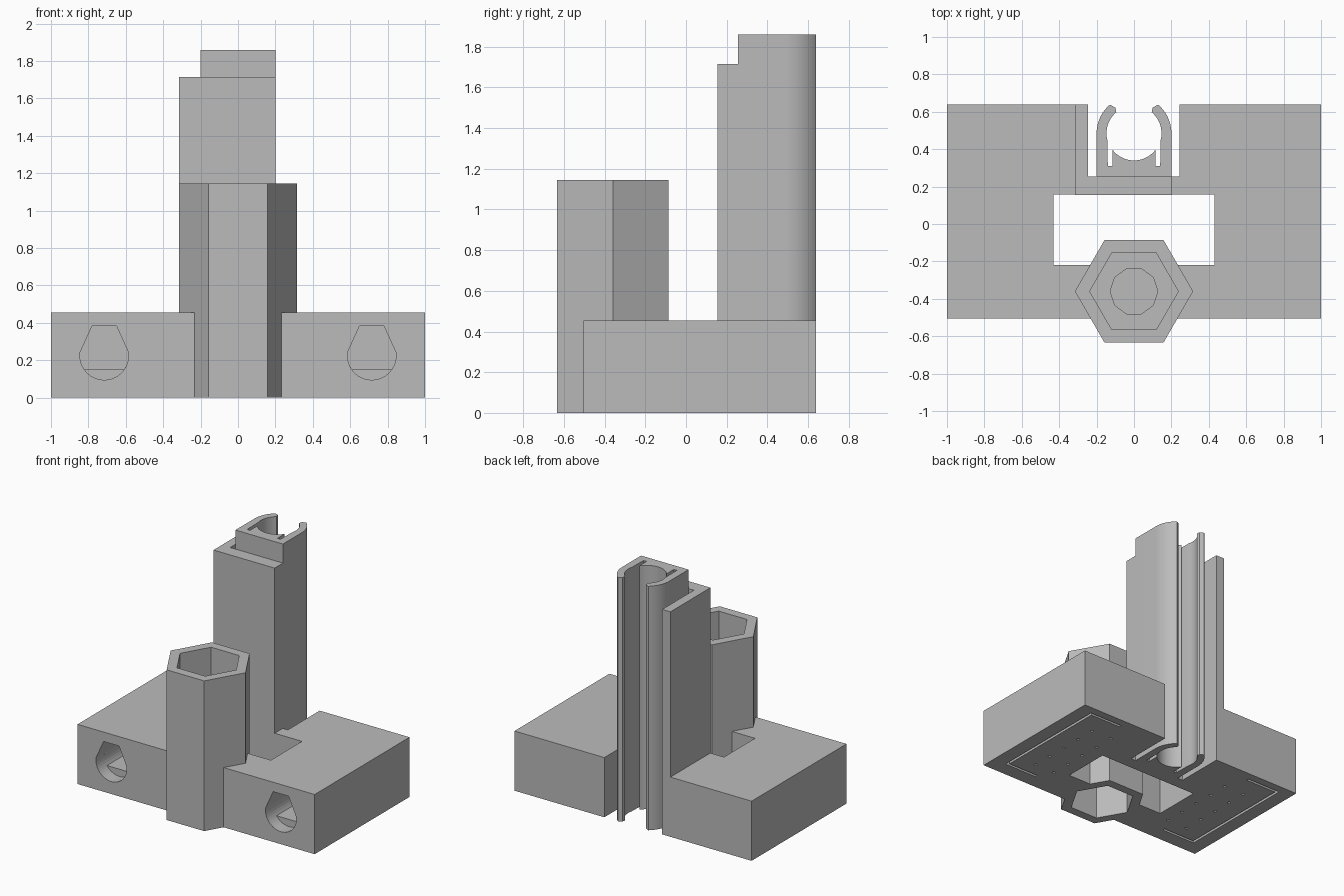
import bpy, bmesh, math
from math import cos, sin, radians

cube = bpy.data.objects.get("Cube")
if cube:
    bpy.data.objects.remove(cube, do_unlink=True)

GREY = (0.5, 0.5, 0.5, 1)
mat = bpy.data.materials.new("plain grey")
mat.use_nodes = True
mat.diffuse_color = GREY
mat.node_tree.nodes["Principled BSDF"].inputs["Base Color"].default_value = GREY


def prism(name, points, lo, hi, along_y=False):
    """Extrude a profile: (x, y) along z, or (x, z) along y."""
    bm = bmesh.new()
    place = (lambda a, b: (a, lo, b)) if along_y else (lambda a, b: (a, b, lo))
    face = bm.faces.new([bm.verts.new(place(a, b)) for a, b in points])
    new = bmesh.ops.extrude_face_region(bm, geom=[face])["geom"]
    shift = (0, hi - lo, 0) if along_y else (0, 0, hi - lo)
    bmesh.ops.translate(bm, vec=shift, verts=[v for v in new if isinstance(v, bmesh.types.BMVert)])
    bmesh.ops.recalc_face_normals(bm, faces=bm.faces)
    mesh = bpy.data.meshes.new(name)
    bm.to_mesh(mesh)
    bm.free()
    mesh.materials.append(mat)
    obj = bpy.data.objects.new(name, mesh)
    bpy.context.collection.objects.link(obj)
    return obj


def arc(cx, cy, r, start, end, steps):
    angles = [radians(start + (end - start) * i / steps) for i in range(steps + 1)]
    return [(cx + r * cos(a), cy + r * sin(a)) for a in angles]


def ring(cx, cy, r, sides, turn=0):
    return arc(cx, cy, r, turn, turn + 360, sides)[:-1]


def rect(x0, x1, y0, y1):
    return [(x0, y0), (x1, y0), (x1, y1), (x0, y1)]


def cut(target, points, lo, hi, along_y=False):
    cutter = prism("cutter", points, lo, hi, along_y)
    cutter.hide_render = True
    mod = target.modifiers.new("cut", "BOOLEAN")
    mod.operation = "DIFFERENCE"
    mod.solver = "EXACT"
    mod.object = cutter
    bpy.context.view_layer.objects.active = target
    bpy.ops.object.modifier_apply(modifier=mod.name)
    bpy.data.objects.remove(cutter, do_unlink=True)


FRONT, BACK, TOP = -0.505, 0.638, 0.455
HEX_Y = -0.36

# Base block with rear notch, centre window and seat for the hexagonal tube
base = prism("base_block", [(-1, FRONT), (1, FRONT), (1, BACK), (0.242, BACK), (0.242, 0.255),
                            (-0.245, 0.255), (-0.245, BACK), (-1, BACK)], 0, TOP)
cut(base, rect(-0.43, 0.43, -0.218, 0.157), -1, 1)
cut(base, ring(0, HEX_Y, 0.316, 6), -1, 1)

for side in (-1, 1):
    # Rod bores with truncated teardrop section and a raised floor behind the mouth
    x = side * 0.715
    roof = [(x - 0.065, 0.383), (x + 0.065, 0.383)]
    cut(base, arc(x, 0.225, 0.13, 172, 368, 24) + roof[::-1], FRONT - 0.1, FRONT + 0.1, True)
    cut(base, arc(x, 0.225, 0.13, 172, 215, 5) + arc(x, 0.225, 0.13, 325, 368, 5) + roof[::-1],
        FRONT + 0.05, 0.53, True)
    # Thin bracket slot on the underside
    s = side
    cut(base, [(s * 0.6, -0.39), (s * 0.89, -0.39), (s * 0.89, 0.575), (s * 0.6, 0.575),
               (s * 0.6, 0.555), (s * 0.87, 0.555), (s * 0.87, -0.37), (s * 0.6, -0.37)], -0.1, 0.06)
    # Rows of pin holes on the underside
    for column in (0.54, 0.715):
        for i in range(5):
            cut(base, ring(s * column, -0.26 + i * 0.16, 0.012, 8), -0.1, 0.18)

# Hexagonal tube, pocketed from above and below with a round hole in the web
tube = prism("hexagonal_tube", ring(0, HEX_Y, 0.316, 6), 0, 1.145)
cut(tube, ring(0, HEX_Y, 0.237, 6), 0.45, 2)
cut(tube, ring(0, HEX_Y, 0.237, 6), -1, 0.28)
cut(tube, ring(0, HEX_Y, 0.127, 10), 0.3, 0.6)

# Back plate with side wing
prism("column_plate", [(-0.315, 0.155), (0.2, 0.155), (0.2, 0.255), (-0.245, 0.255),
                       (-0.245, BACK), (-0.315, BACK)], TOP, 1.715)

# Vertical snap-in holder with curved jaws and a concave seat
half = [(0.2, 0.255)]
half += arc(0, 0.485, 0.2, 0, 50, 12)
half += [(0.1, 0.622)]
half += arc(0, 0.485, 0.147, 50, -14, 14)
half += [(0.14, 0.31), (0.115, 0.31)]
half += arc(0, 0.485, 0.145, -37.5, -90, 12)
mirrored = [(-x, y) for x, y in half[-2::-1]]
holder = prism("snap_holder", half + mirrored, 0, 1.86)

bpy.ops.object.select_all(action="DESELECT")
holder.select_set(True)
bpy.context.view_layer.objects.active = holder
bpy.ops.object.shade_smooth_by_angle(angle=radians(25))
